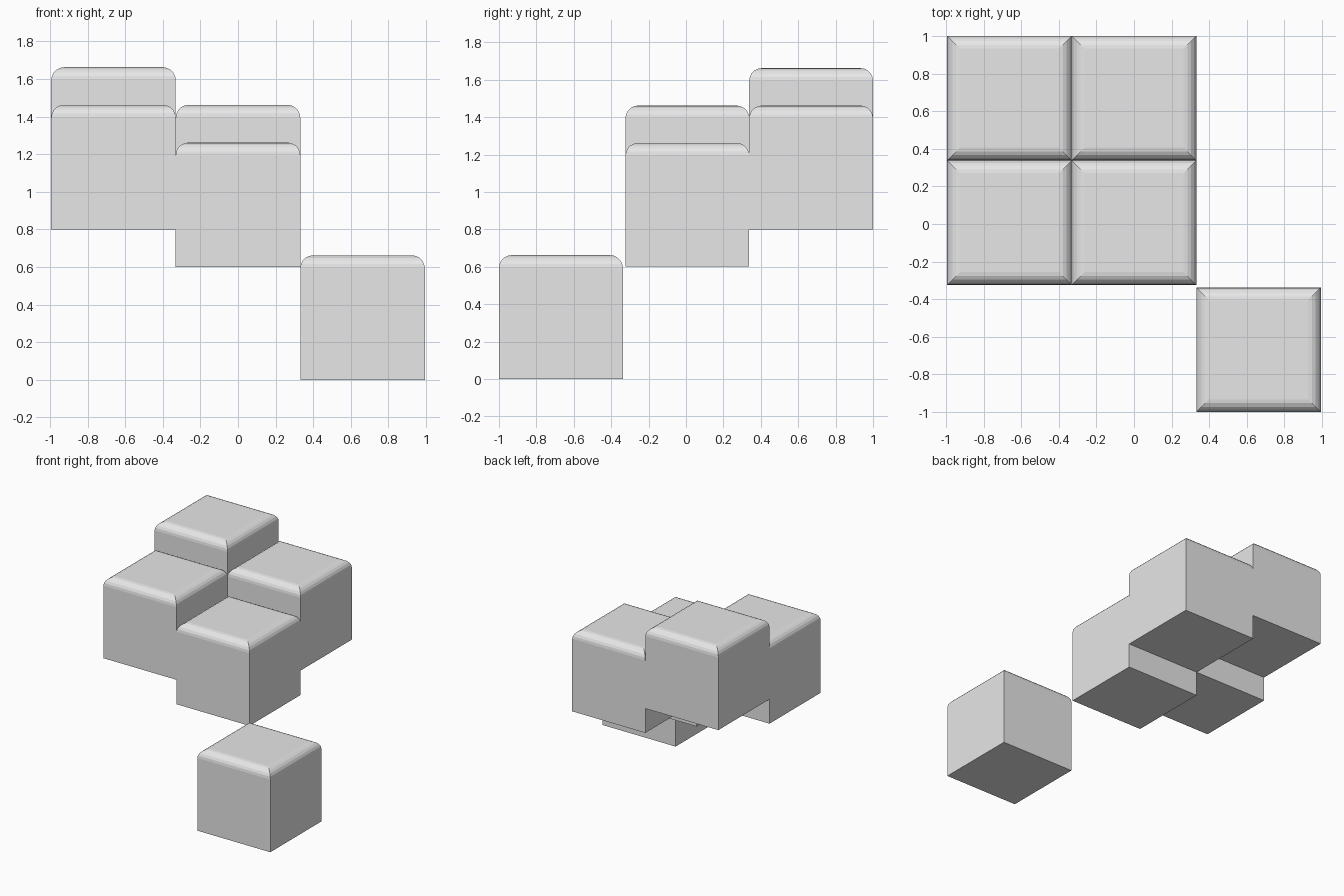
import bpy, bmesh

if "Cube" in bpy.data.objects:
    bpy.data.objects.remove(bpy.data.objects["Cube"])

SIZE = 0.662      # edge length of every block
ROUND = 0.068     # radius of the rounded top rim

grey = bpy.data.materials.new("light_grey")
grey.diffuse_color = (0.8, 0.8, 0.8, 1)
grey.use_nodes = True
grey.node_tree.nodes["Principled BSDF"].inputs["Base Color"].default_value = grey.diffuse_color


def block(name, x, y, bottom):
    """Cube with sharp sides and a rounded rim around the top."""
    bm = bmesh.new()
    bmesh.ops.create_cube(bm, size=SIZE)
    rim = [e for e in bm.edges if all(v.co.z > 0 for v in e.verts)]
    bmesh.ops.bevel(bm, geom=rim, offset=ROUND, segments=5, profile=0.5,
                    affect='EDGES', clamp_overlap=True)
    mesh = bpy.data.meshes.new(name)
    bm.to_mesh(mesh)
    bm.free()
    mesh.materials.append(grey)
    obj = bpy.data.objects.new(name, mesh)
    obj.location = (x, y, bottom + SIZE / 2)
    bpy.context.collection.objects.link(obj)


# Stepped cluster of four blocks
block("back_left_block", -SIZE, 0.669, 1.0)
block("back_right_block", 0, 0.669, 0.8)
block("front_left_block", -SIZE, 0.007, 0.8)
block("front_right_block", 0, 0.007, 0.6)

# Separate block on the ground
block("ground_block", SIZE, -0.669, 0)
